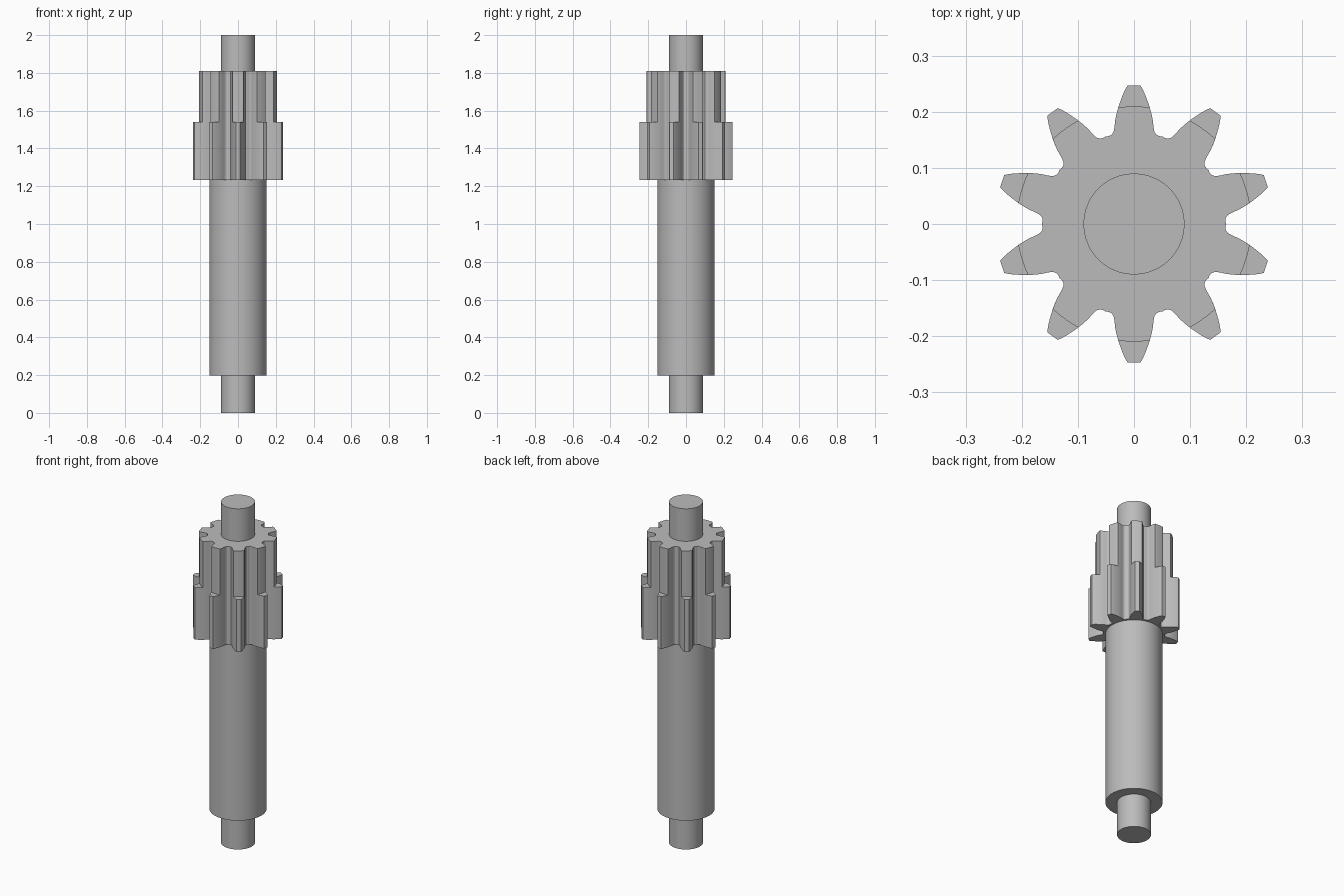
import bpy, bmesh, math
from mathutils import Matrix, Vector

cube = bpy.data.objects.get("Cube")
if cube:
    bpy.data.objects.remove(cube, do_unlink=True)

steel = bpy.data.materials.new("steel_grey")
steel.use_nodes = True
grey = (0.5, 0.5, 0.5, 1)
steel.diffuse_color = grey
steel.node_tree.nodes["Principled BSDF"].inputs["Base Color"].default_value = grey


def prism(name, outline, z0, z1):
    """Extrude a closed outline between two heights."""
    bm = bmesh.new()
    base = bm.faces.new([bm.verts.new((p.x, p.y, z0)) for p in outline])
    top = bmesh.ops.extrude_face_region(bm, geom=[base], use_keep_orig=True)["geom"]
    for v in top:
        if isinstance(v, bmesh.types.BMVert):
            v.co.z = z1
    bmesh.ops.recalc_face_normals(bm, faces=bm.faces)
    mesh = bpy.data.meshes.new(name)
    bm.to_mesh(mesh)
    bm.free()
    obj = bpy.data.objects.new(name, mesh)
    bpy.context.collection.objects.link(obj)
    mesh.materials.append(steel)
    bpy.ops.object.select_all(action="DESELECT")
    obj.select_set(True)
    bpy.context.view_layer.objects.active = obj
    bpy.ops.object.shade_smooth_by_angle(angle=math.radians(25))
    return obj


def circle(radius, count=96):
    return [Vector((radius * math.cos(math.tau * i / count),
                    radius * math.sin(math.tau * i / count))) for i in range(count)]


# Half of one tooth (sideways, outward), from tip to the middle of the gap
HALF_TOOTH = [(.0115, .247), (.016, .239), (.0205, .229), (.0245, .218),
              (.028, .208), (.031, .197), (.0335, .185), (.0348, .172),
              (.0365, .164), (.040, .159), (.045, .1565), (.0507, .156)]
TEETH = 10


def gear_outline(max_radius):
    """Mirror and repeat the tooth, turning its tip down to max_radius."""
    tooth = HALF_TOOTH[::-1] + [(-x, y) for x, y in HALF_TOOTH[:-1]]
    points = []
    for i in range(TEETH):
        turn = Matrix.Rotation(math.tau * i / TEETH, 2)
        for p in tooth:
            v = turn @ Vector(p)
            points.append(v * min(1, max_radius / v.length))
    return points


# Stepped shaft
prism("lower_journal", circle(.09), 0, .2)
prism("shaft_body", circle(.152), .198, 1.26)
prism("upper_journal", circle(.09), 1.79, 2)

# Gear with full teeth below and turned-down teeth above
prism("full_gear", gear_outline(1), 1.233, 1.54)
prism("reduced_gear", gear_outline(.2095), 1.54, 1.809)
